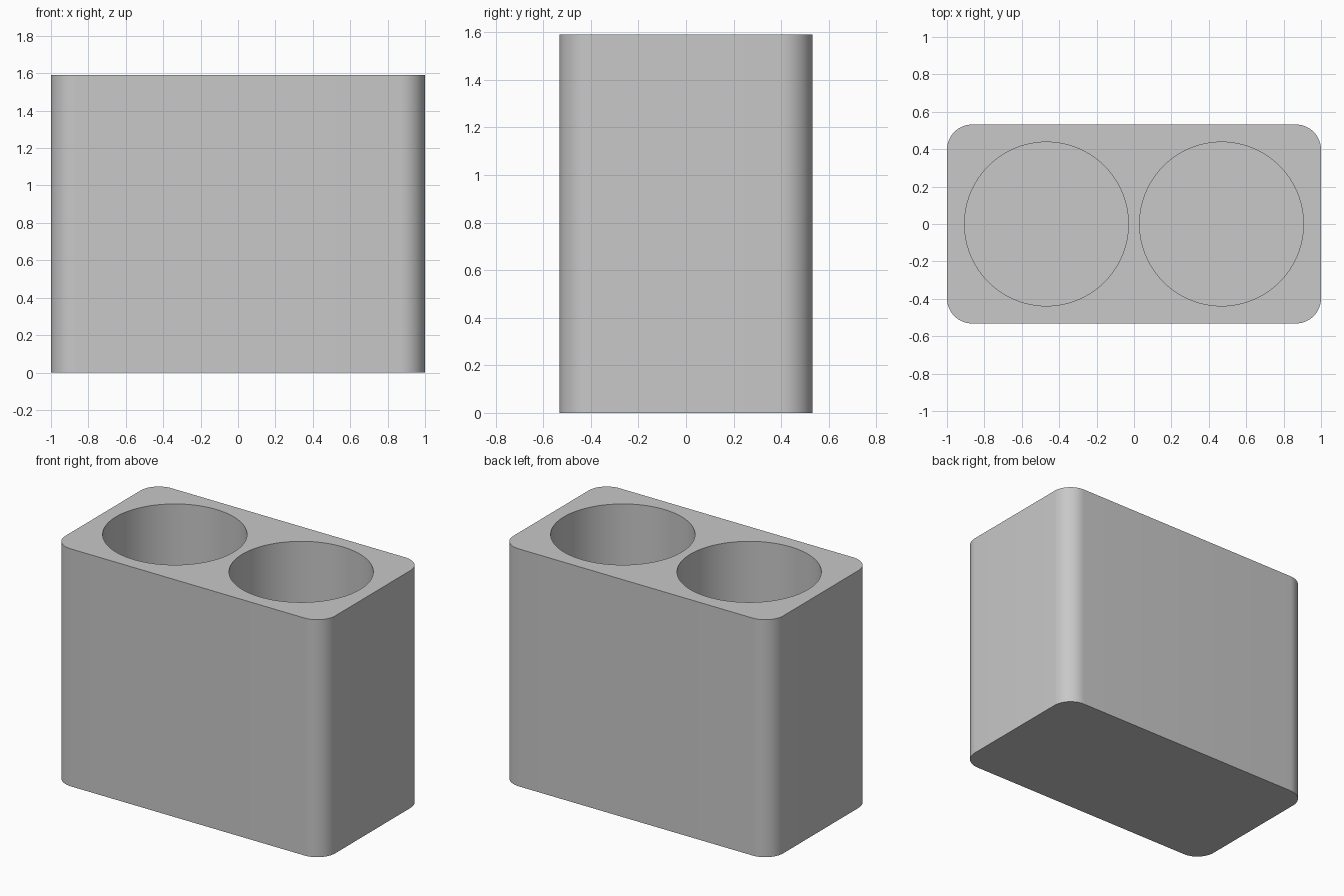
import bpy
import bmesh
import math
from mathutils import Matrix, Vector

LENGTH, DEPTH, HEIGHT = 2.0, 1.064, 1.59
CORNER = 0.135
WELL_X, WELL_RADIUS = 0.468, 0.438
FLOOR = 0.094

cube = bpy.data.objects.get("Cube")
if cube:
    bpy.data.objects.remove(cube, do_unlink=True)

grey = bpy.data.materials.new("plain grey")
grey.use_nodes = True
colour = (0.58, 0.58, 0.58, 1)
grey.diffuse_color = colour
grey.node_tree.nodes["Principled BSDF"].inputs["Base Color"].default_value = colour


def add_object(name, bm):
    mesh = bpy.data.meshes.new(name)
    bm.to_mesh(mesh)
    bm.free()
    mesh.materials.append(grey)
    obj = bpy.data.objects.new(name, mesh)
    bpy.context.collection.objects.link(obj)
    return obj


# Block with rounded upright corners
bm = bmesh.new()
bmesh.ops.create_cube(bm, size=1)
bmesh.ops.scale(bm, vec=(LENGTH, DEPTH, HEIGHT), verts=bm.verts)
bmesh.ops.translate(bm, vec=(0, 0, HEIGHT / 2), verts=bm.verts)
uprights = [e for e in bm.edges
            if abs(e.verts[0].co.z - e.verts[1].co.z) > HEIGHT / 2]
bmesh.ops.bevel(bm, geom=uprights, offset=CORNER, segments=14,
                profile=0.5, affect='EDGES')
holder = add_object("holder_body", bm)

# Two round wells, open at the top
bm = bmesh.new()
well_height = HEIGHT
for side in (-1, 1):
    centre = Vector((side * WELL_X, 0, FLOOR + well_height / 2))
    bmesh.ops.create_cone(bm, cap_ends=True, segments=96,
                          radius1=WELL_RADIUS, radius2=WELL_RADIUS,
                          depth=well_height, matrix=Matrix.Translation(centre))
cutter = add_object("well_cutter", bm)
cutter.hide_render = True

# Cut the wells, then drop the cutter
cut = holder.modifiers.new("wells", 'BOOLEAN')
cut.operation = 'DIFFERENCE'
cut.solver = 'EXACT'
cut.object = cutter
bpy.ops.object.select_all(action='DESELECT')
holder.select_set(True)
bpy.context.view_layer.objects.active = holder
bpy.ops.object.modifier_apply(modifier=cut.name)
bpy.data.objects.remove(cutter, do_unlink=True)

# Smooth walls with crisp rims
bpy.ops.object.shade_smooth_by_angle(angle=math.radians(30))
